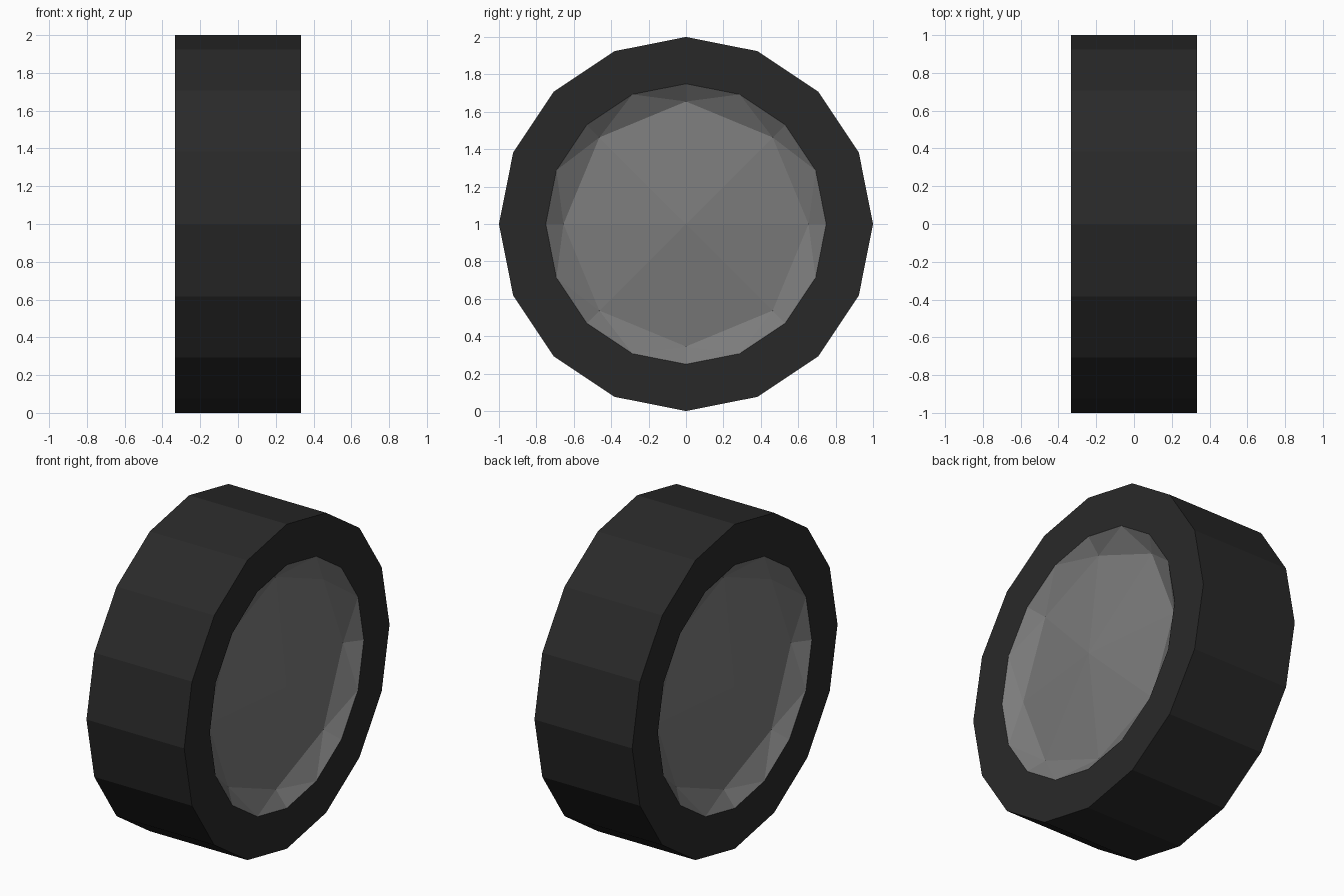
import bpy, bmesh, math

if "Cube" in bpy.data.objects:
    bpy.data.objects.remove(bpy.data.objects["Cube"])

HALF = 0.333      # half width of the wheel
RIM = 0.75        # rim radius at the side faces
DISC = 0.655      # radius of the recessed eight-sided edge
RECESS = 0.075    # how far that edge sits below the side face


def material(name, v):
    m = bpy.data.materials.new(name)
    m.diffuse_color = (v, v, v, 1)
    m.use_nodes = True
    m.node_tree.nodes["Principled BSDF"].inputs["Base Color"].default_value = m.diffuse_color
    return m


def ring(bm, x, r, n):
    # vertex ring around the x axle, first vertex on top
    return [bm.verts.new((x, r * math.sin(2 * math.pi * i / n),
                          1 + r * math.cos(2 * math.pi * i / n))) for i in range(n)]


def face(bm, verts, outward):
    f = bm.faces.new(verts)
    f.normal_update()
    if f.normal.dot(outward(f)) < 0:
        f.normal_flip()


def finish(bm, name, mat):
    mesh = bpy.data.meshes.new(name)
    bm.to_mesh(mesh)
    bm.free()
    mesh.materials.append(mat)
    bpy.context.collection.objects.link(bpy.data.objects.new(name, mesh))


from mathutils import Vector
AXLE = Vector((0, 0, 1))

# Tyre: flat sidewalls and a sixteen-sided tread
bm = bmesh.new()
rings = [ring(bm, x, r, 16) for x, r in
         ((-HALF, RIM), (-HALF, 1), (HALF, 1), (HALF, RIM))]
for a, b in zip(rings, rings[1:]):
    for i in range(16):
        j = (i + 1) % 16
        face(bm, (a[i], a[j], b[j], b[i]), lambda f: f.calc_center_median() - AXLE)
finish(bm, "tyre", material("black rubber", 0.022))

# Hub: on each side a faceted recess around a shallow eight-sided dome
bm = bmesh.new()
for s in (-1, 1):
    out = lambda f: Vector((s, 0, 0))
    rim = ring(bm, s * HALF, RIM, 16)
    disc = ring(bm, s * (HALF - RECESS), DISC, 8)
    mid = bm.verts.new((s * (HALF - 0.003), 0, 1))
    for k in range(8):
        n = (k + 1) % 8
        face(bm, (disc[k], rim[2 * k - 1], rim[2 * k]), out)
        face(bm, (disc[k], rim[2 * k], rim[2 * k + 1]), out)
        face(bm, (disc[k], rim[2 * k + 1], disc[n]), out)
        face(bm, (disc[k], disc[n], mid), out)
finish(bm, "hub", material("grey metal", 0.2))
